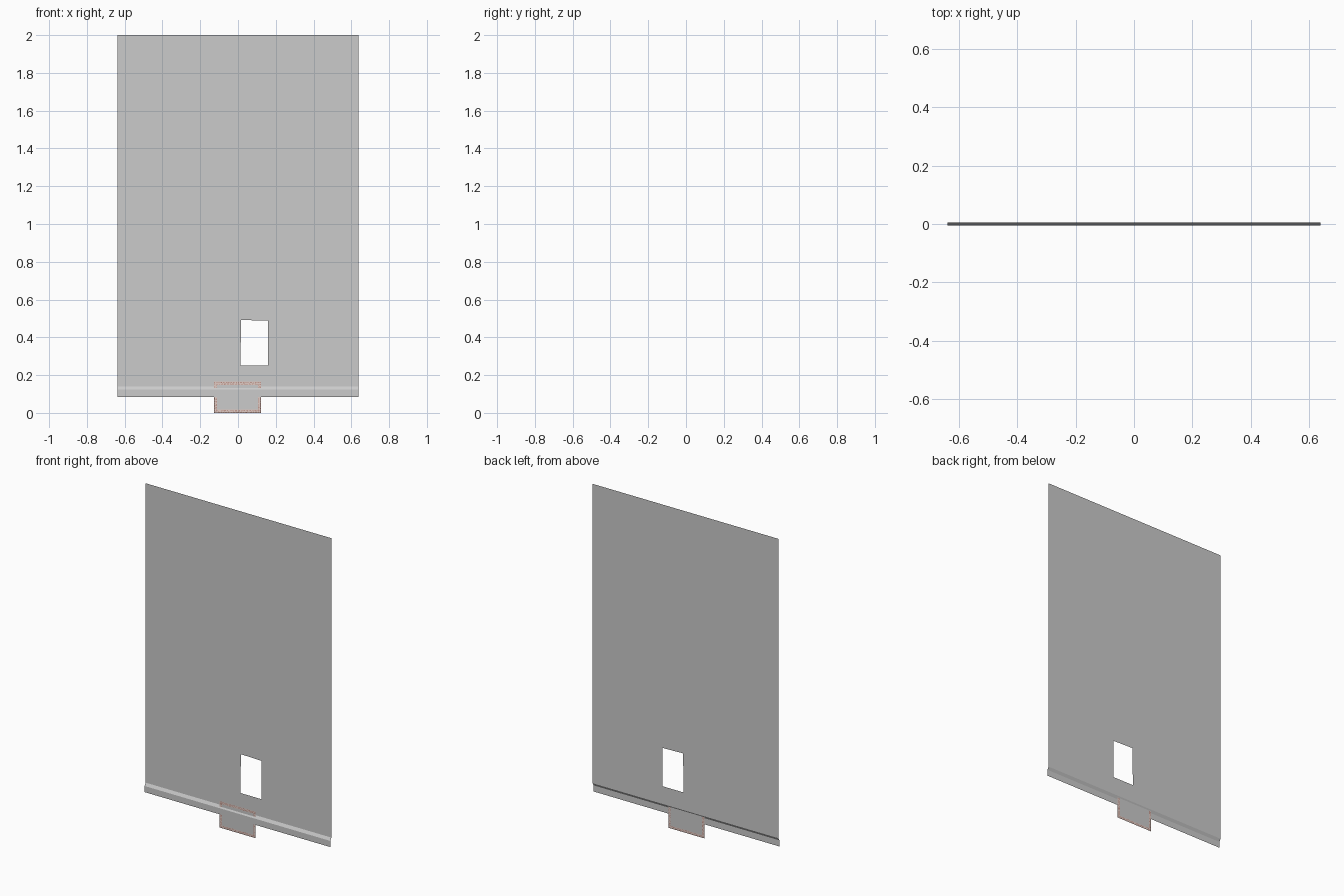
import bpy, math, random

if "Cube" in bpy.data.objects:
    bpy.data.objects.remove(bpy.data.objects["Cube"])

random.seed(3)


def mesh_object(name, verts, faces, color=None):
    me = bpy.data.meshes.new(name)
    me.from_pydata(verts, [], faces)
    me.update()
    ob = bpy.data.objects.new(name, me)
    bpy.context.collection.objects.link(ob)
    if color:
        mat = bpy.data.materials.new(name + "_color")
        mat.diffuse_color = (*color, 1)
        mat.use_nodes = True
        mat.node_tree.nodes["Principled BSDF"].inputs["Base Color"].default_value = mat.diffuse_color
        me.materials.append(mat)
    return ob


def ring(outer, inner, y):
    """Four quads between two four-cornered loops of (x, z)."""
    verts = [(x, y, z) for x, z in outer + inner]
    faces = [(i, (i + 1) % 4, 4 + (i + 1) % 4, 4 + i) for i in range(4)]
    return verts, faces


def rect(x0, x1, z0, z1):
    return [(x0, z0), (x1, z0), (x1, z1), (x0, z1)]


# Blind sheet: upper cloth with a window, sloped step, forward hem
W, BACK, FRONT = 0.638, 0.005, -0.005
window = [(0.012, 0.25), (0.158, 0.25), (0.158, 0.488), (0.017, 0.492)]
verts, faces = ring(rect(-W, W, 0.14, 2.0), window, BACK)
verts += [(-W, FRONT, 0.123), (W, FRONT, 0.123),
          (-W, FRONT, 0.085), (W, FRONT, 0.085)]
faces += [(8, 9, 1, 0), (10, 11, 9, 8)]
mesh_object("blind_sheet", verts, faces)

# Pull tab tucked through the step
X0, X1, Z0, Z1, B = -0.127, 0.122, 0.0, 0.165, 0.017
inner = rect(X0 + B, X1 - B, Z0 + B, Z1 - B)
mesh_object("pull_tab", [(x, 0, z) for x, z in inner], [(0, 1, 2, 3)])

# Trim around the tab
verts, faces = ring(rect(X0, X1, Z0, Z1), inner, 0.0)
mesh_object("tab_trim", verts, faces, (0.75, 0.6, 0.55))

# Stitches scattered along the trim, on both faces
verts, faces = [], []


def stitch(x, z):
    a = random.uniform(0, math.pi)
    for y in (-0.0006, 0.0006):
        n = len(verts)
        for k, r in enumerate((0.004, 0.0015, 0.004, 0.0015)):
            t = a + k * math.pi / 2
            verts.append((x + r * math.cos(t), y, z + r * math.sin(t)))
        faces.append((n, n + 1, n + 2, n + 3))


for off in (0.0045, 0.0125):
    xa, xb, za, zb = X0 + off, X1 - off, Z0 + off, Z1 - off
    nx, nz = 28, 18
    for i in range(nx):
        x = xa + (xb - xa) * i / (nx - 1)
        stitch(x, za)
        stitch(x, zb)
    for i in range(1, nz - 1):
        z = za + (zb - za) * i / (nz - 1)
        stitch(xa, z)
        stitch(xb, z)
mesh_object("trim_stitches", verts, faces, (0.4, 0.15, 0.12))
